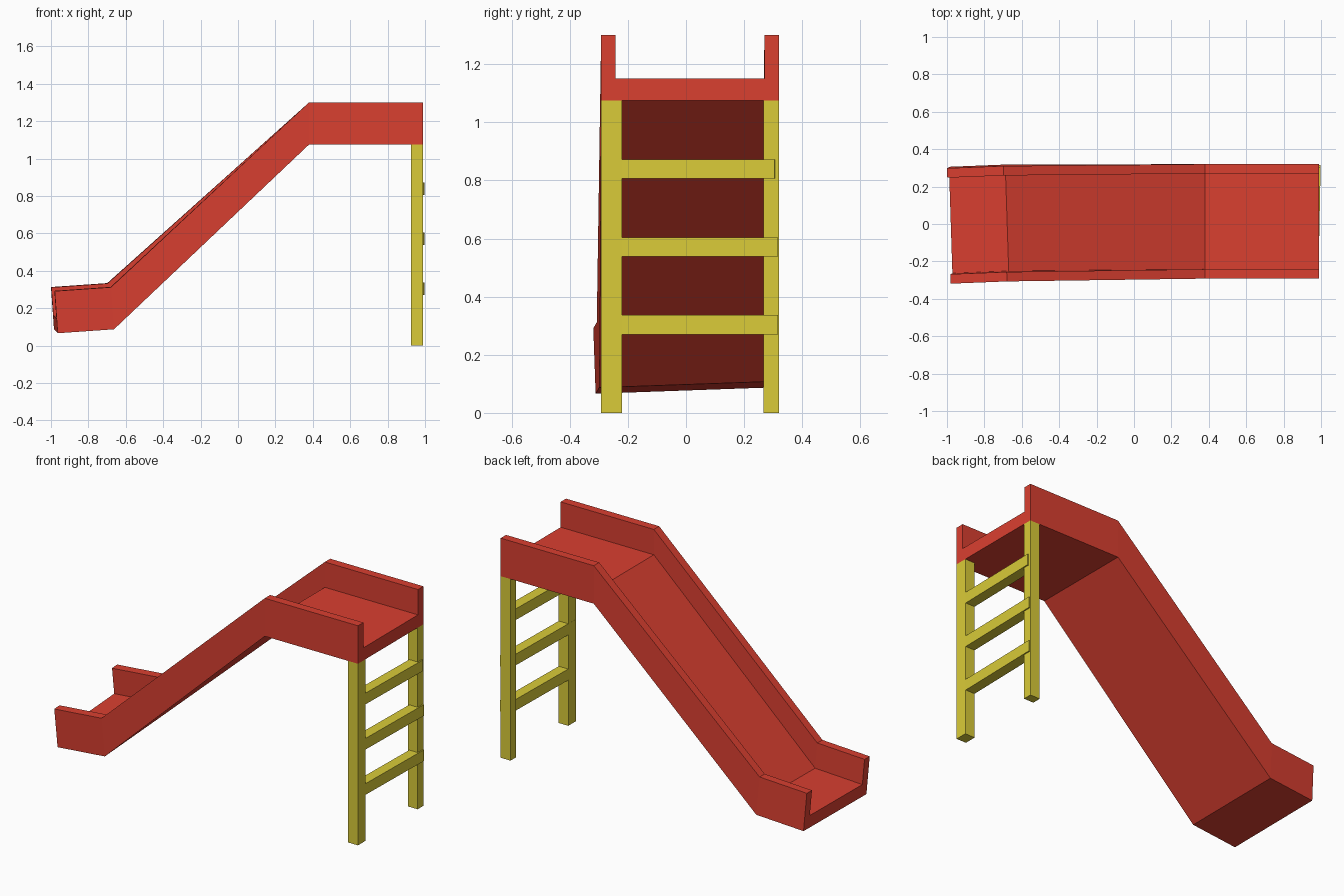
import bpy, bmesh
from mathutils import Vector

if "Cube" in bpy.data.objects:
    bpy.data.objects.remove(bpy.data.objects["Cube"])

def material(name, color):
    m = bpy.data.materials.new(name)
    m.diffuse_color = color
    m.use_nodes = True
    m.node_tree.nodes["Principled BSDF"].inputs["Base Color"].default_value = m.diffuse_color
    return m

RED = material("red", (0.70, 0.05, 0.03, 1))
YELLOW = material("yellow", (0.70, 0.60, 0.04, 1))

def finish(bm, name, mat):
    bmesh.ops.recalc_face_normals(bm, faces=bm.faces)
    me = bpy.data.meshes.new(name)
    bm.to_mesh(me)
    bm.free()
    me.materials.append(mat)
    ob = bpy.data.objects.new(name, me)
    bpy.context.collection.objects.link(ob)
    return ob

def box(name, lo, hi, mat):
    lo, hi = Vector(lo), Vector(hi)
    bm = bmesh.new()
    bmesh.ops.create_cube(bm, size=1)
    for v in bm.verts:
        v.co = Vector([c * s for c, s in zip(v.co, hi - lo)])
    ob = finish(bm, name, mat)
    ob.location = (lo + hi) / 2
    return ob

# Slide: U-shaped channel lofted through stations (lower front corner, across, up)
W, F = 0.082, 1 / 3      # wall and floor thickness as fractions of the section
PROFILE = [(0, 0), (1, 0), (1, 1), (1 - W, 1), (1 - W, F), (W, F), (W, 1), (0, 1)]
LEVEL = ((0, 0.612, 0), (0, 0, 0.225))
TILTED = ((-0.02, 0.617, 0.022), (-0.016, -0.008, 0.225))
STATIONS = [
    ((0.99, -0.292, 1.075), *LEVEL),
    ((0.38, -0.292, 1.075), *LEVEL),
    ((-0.663, -0.299, 0.087), *TILTED),
    ((-0.964, -0.311, 0.066), *TILTED),
]
bm = bmesh.new()
rings = [[bm.verts.new(Vector(o) + u * Vector(across) + v * Vector(up)) for u, v in PROFILE]
         for o, across, up in STATIONS]
for a, b in zip(rings, rings[1:]):
    for i in range(8):
        j = (i + 1) % 8
        bm.faces.new((a[i], a[j], b[j], b[i]))
bm.faces.new(rings[0])
bm.faces.new(rings[-1])
finish(bm, "slide_channel", RED)

# Ladder posts
for name, y0, y1 in (("front_post", -0.292, -0.22), ("back_post", 0.267, 0.32)):
    box(name, (0.925, y0, 0), (0.99, y1, 1.075), YELLOW)

# Ladder rungs, turned slightly so the back ends stand proud of the post
for i, (z, y1) in enumerate(((0.303, 0.317), (0.571, 0.317), (0.839, 0.306))):
    rung = box(f"rung_{i + 1}", (0.930, -0.28, z - 0.033), (0.992, y1, z + 0.033), YELLOW)
    rung.rotation_euler.z = -0.02
